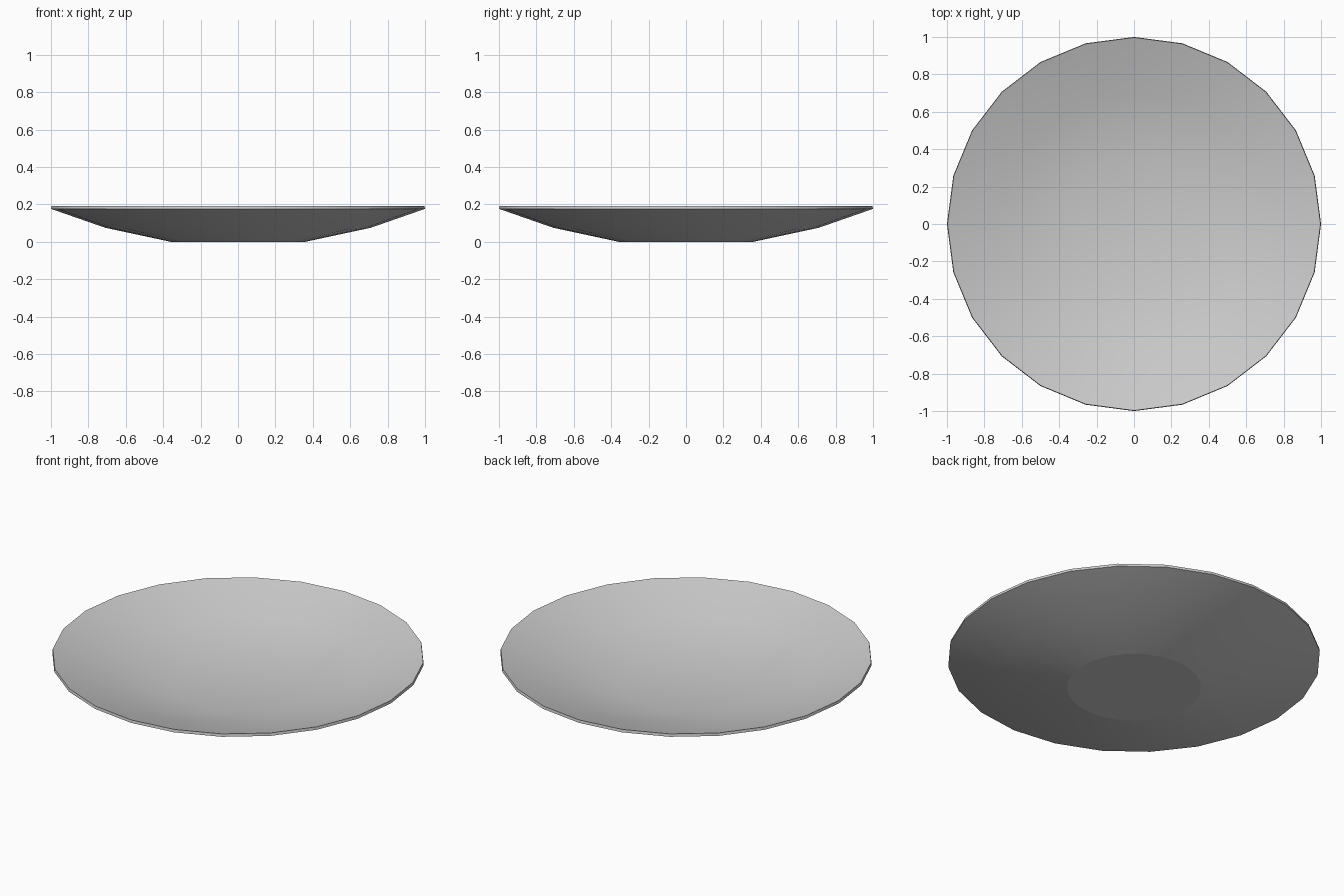
import bpy, bmesh
from math import cos, sin, pi

if "Cube" in bpy.data.objects:
    bpy.data.objects.remove(bpy.data.objects["Cube"])

SIDES = 24
# (radius, height) from the underside foot, round the rim, to the dish centre
PROFILE = [(0.36, 0.0), (0.71, 0.075), (1.0, 0.176), (0.997, 0.192),
           (0.70, 0.092), (0.355, 0.018)]
SHARP_RINGS = {0, 2, 3}   # foot edge and both rim edges

bm = bmesh.new()
rings = [[bm.verts.new((r * cos(2 * pi * i / SIDES), r * sin(2 * pi * i / SIDES), z))
          for i in range(SIDES)] for r, z in PROFILE]

# Outer wall, rim and inner wall
for a, b in zip(rings, rings[1:]):
    for i in range(SIDES):
        j = (i + 1) % SIDES
        bm.faces.new((a[i], a[j], b[j], b[i]))

# Flat foot and inner floor
bm.faces.new(rings[0][::-1])
bm.faces.new(rings[-1])
bmesh.ops.recalc_face_normals(bm, faces=bm.faces[:])

# Smooth bowl with crisp foot and rim
for f in bm.faces:
    f.smooth = True
for k in SHARP_RINGS:
    for i in range(SIDES):
        bm.edges.get((rings[k][i], rings[k][(i + 1) % SIDES])).smooth = False

mesh = bpy.data.meshes.new("plate")
bm.to_mesh(mesh)
bm.free()
plate = bpy.data.objects.new("plate", mesh)
bpy.context.collection.objects.link(plate)
